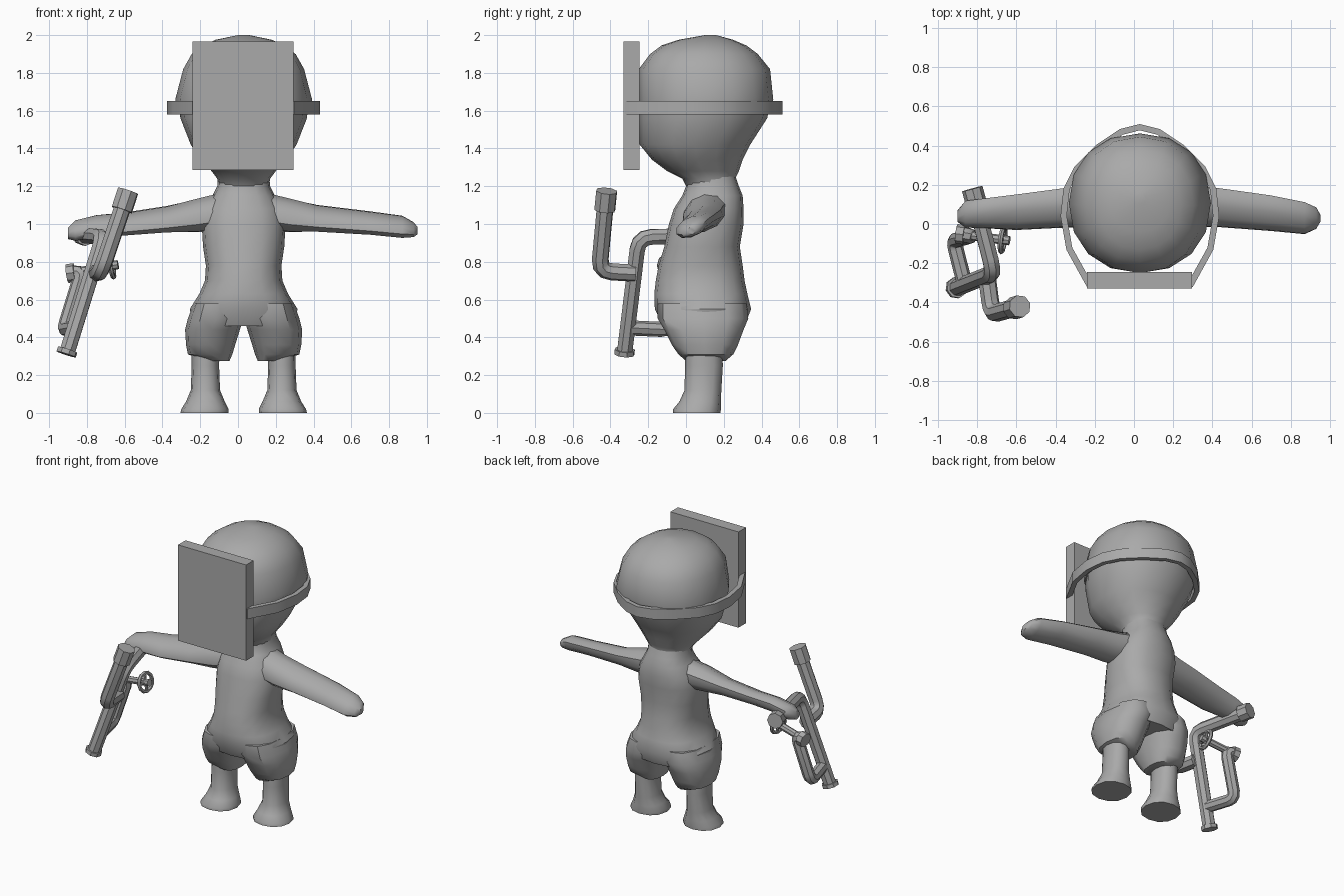
import bpy, bmesh, math
from mathutils import Vector

if "Cube" in bpy.data.objects:
    bpy.data.objects.remove(bpy.data.objects["Cube"])

grey = bpy.data.materials.new("plain grey")
grey.diffuse_color = (0.4, 0.4, 0.4, 1)
grey.use_nodes = True
grey.node_tree.nodes["Principled BSDF"].inputs["Base Color"].default_value = grey.diffuse_color
CX = 0.03  # body centre line


def finish(obj, angle=40):
    obj.data.materials.clear()
    obj.data.materials.append(grey)
    bpy.ops.object.select_all(action='DESELECT')
    obj.select_set(True)
    bpy.context.view_layer.objects.active = obj
    bpy.ops.object.shade_smooth_by_angle(angle=math.radians(angle))
    return obj


def loft(name, rings, n=14, power=1.0, angle=40):
    """Skin rings of (centre, u axis, v axis); power < 1 squares the section."""
    bm = bmesh.new()
    loops = []
    for c, u, v in rings:
        loop = []
        for i in range(n):
            a = 2 * math.pi * i / n
            ca, sa = math.cos(a), math.sin(a)
            ca = math.copysign(abs(ca) ** power, ca)
            sa = math.copysign(abs(sa) ** power, sa)
            loop.append(bm.verts.new(Vector(c) + Vector(u) * ca + Vector(v) * sa))
        loops.append(loop)
    for a, b in zip(loops, loops[1:]):
        for i in range(n):
            j = (i + 1) % n
            bm.faces.new((a[i], a[j], b[j], b[i]))
    bm.faces.new(loops[0])
    bm.faces.new(loops[-1])
    bmesh.ops.recalc_face_normals(bm, faces=bm.faces)
    me = bpy.data.meshes.new(name)
    bm.to_mesh(me)
    bm.free()
    obj = bpy.data.objects.new(name, me)
    bpy.context.collection.objects.link(obj)
    return finish(obj, angle)


def upright(rows, side=1):
    """Rows of (z, x min, x max, y min, y max), x measured from the centre line."""
    return [((CX + side * (x0 + x1) / 2, (y0 + y1) / 2, z),
             ((x1 - x0) / 2, 0, 0), (0, (y1 - y0) / 2, 0)) for z, x0, x1, y0, y1 in rows]


def arm_rings(rows, tilt=25):
    """Rows of (x, y, z, half depth, half thickness), back edge raised by tilt."""
    c, s = math.cos(math.radians(tilt)), math.sin(math.radians(tilt))
    return [((x, y, z), (0, d * c, d * s), (0, -t * s, t * c)) for x, y, z, d, t in rows]


def tube(name, pts, r, bend=0.05):
    """Round pipe along the points, with softened corners."""
    p = [Vector(q) for q in pts]
    path = [p[0]]
    for a, b, c in zip(p, p[1:], p[2:]):
        s, e = b + (a - b).normalized() * bend, b + (c - b).normalized() * bend
        for t in (0, 0.33, 0.67, 1):
            path.append(s * (1 - t) ** 2 + b * 2 * t * (1 - t) + e * t * t)
    path.append(p[-1])
    cu = bpy.data.curves.new(name, 'CURVE')
    cu.dimensions = '3D'
    cu.bevel_depth, cu.bevel_resolution, cu.use_fill_caps = r, 2, True
    sp = cu.splines.new('POLY')
    sp.points.add(len(path) - 1)
    for k, q in zip(sp.points, path):
        k.co = (*q, 1)
    obj = bpy.data.objects.new(name, cu)
    bpy.context.collection.objects.link(obj)
    bpy.ops.object.select_all(action='DESELECT')
    obj.select_set(True)
    bpy.context.view_layer.objects.active = obj
    bpy.ops.object.convert(target='MESH')
    return finish(bpy.context.view_layer.objects.active)


# Head and the cap above the strap
loft("head", upright([
    (1.18, -.13, .13, .01, .27), (1.24, -.14, .14, -.02, .26), (1.28, -.17, .17, -.10, .28),
    (1.34, -.225, .225, -.18, .30), (1.42, -.28, .28, -.245, .34), (1.56, -.335, .335, -.25, .43),
    (1.66, -.345, .345, -.25, .45)]), 16, 0.92)
loft("helmet", upright([
    (1.62, -.355, .355, -.25, .455), (1.66, -.362, .362, -.25, .462), (1.82, -.32, .32, -.25, .445),
    (1.90, -.275, .275, -.19, .38), (1.945, -.21, .21, -.13, .32), (1.975, -.15, .15, -.04, .25),
    (2.0, -.03, .03, .10, .16)]), 16, 0.92)

# Flat face plate
bpy.ops.mesh.primitive_cube_add(size=1, location=(.0275, -.288, 1.625))
plate = bpy.context.object
plate.name = "face_plate"
plate.scale = (.535, .084, .68)
bpy.ops.object.transform_apply(location=False, rotation=False)
finish(plate, 20)

# Strap running round the back of the head from the plate
half = [(.265, -.32), (.37, -.13), (.40, .04), (.385, .18), (.33, .29), (.22, .40), (.10, .48)]
path = [(-x, y) for x, y in half] + [(0, .505)] + half[::-1]
strap_rings = []
for i, (x, y) in enumerate(path):
    a, b = path[max(i - 1, 0)], path[min(i + 1, len(path) - 1)]
    nrm = Vector((a[1] - b[1], b[0] - a[0], 0)).normalized() * 0.016
    mid = Vector((CX + x, y, 1.615)) - nrm * 0.7
    # a four-sided section placed on its corners
    strap_rings.append((mid, nrm + Vector((0, 0, .036)), nrm - Vector((0, 0, .036))))
loft("strap", strap_rings, 4)

# Torso down to the hips
loft("torso", upright([
    (.46, -.27, .27, -.12, .31), (.55, -.285, .285, -.165, .345), (.63, -.235, .235, -.168, .325),
    (.70, -.205, .205, -.16, .31), (.78, -.20, .20, -.145, .30), (.88, -.215, .215, -.115, .285),
    (1.0, -.222, .222, -.09, .305), (1.08, -.205, .205, -.065, .305), (1.15, -.165, .165, -.02, .30),
    (1.20, -.14, .14, 0, .28), (1.26, -.135, .135, 0, .26)]), 16, 0.85)

# Shorts, legs and feet on both sides
for side, label in ((-1, "right"), (1, "left")):
    loft(label + "_shorts_leg", upright([
        (.58, .01, .265, -.15, .32), (.50, .0, .295, -.15, .33), (.44, .02, .31, -.115, .305),
        (.36, .045, .305, -.075, .275), (.31, .06, .295, -.04, .25), (.275, .075, .20, .0, .21)],
        side), 12, 0.85)
    loft(label + "_leg", upright([
        (.40, .125, .275, .0, .19), (.25, .13, .275, -.005, .195), (.12, .125, .28, -.008, .187),
        (.06, .10, .305, -.035, .185), (.02, .08, .33, -.068, .185), (0, .08, .335, -.068, .182)],
        side), 12, 0.9)

# Arms
loft("left_arm", arm_rings([
    (.12, .11, 1.07, .12, .10), (.28, .09, 1.045, .115, .085), (.42, .085, 1.03, .11, .062),
    (.70, .055, 1.005, .10, .052), (.87, .03, .985, .09, .052), (.93, .03, .97, .06, .035),
    (.95, .03, .965, .02, .02)]), 10)
loft("right_arm", arm_rings([
    (-.06, .11, 1.07, .12, .10), (-.22, .09, 1.045, .115, .085), (-.38, .08, 1.025, .11, .06),
    (-.60, .06, 1.0, .10, .05), (-.75, .055, .99, .085, .052), (-.86, .05, .965, .075, .052),
    (-.90, .04, .95, .03, .03)]), 10)

# Bent pipe tool: main barrel bends back through the hand as the grip
tube("barrel_and_grip", [(-.905, -.325, .32), (-.715, -.25, .93), (-.82, .16, .94)], .044, .07)
tube("barrel_end_cap", [(-.91, -.326, .31), (-.902, -.324, .335)], .055)
tube("grip_cap", [(-.806, .11, .938), (-.825, .18, .941)], .054)
# Upper handle with a thick cap
tube("upper_handle", [(-.60, -.425, 1.12), (-.725, -.46, .75), (-.75, -.27, .74)], .046, .07)
tube("handle_cap", [(-.582, -.42, 1.175), (-.615, -.43, 1.075)], .058)
# Lower branch rising to the valve
tube("lower_branch", [(-.865, -.30, .45), (-.92, -.085, .44), (-.825, -.06, .75),
                      (-.89, -.05, .74)], .04, .05)
tube("branch_cap", [(-.865, -.055, .743), (-.905, -.05, .737)], .05)
# Valve stem, wheel rim and spokes
tube("valve_stem", [(-.83, -.06, .75), (-.635, -.085, .785)], .024)
axis = Vector((.195, -.025, .035)).normalized()
hub = Vector((-.67, -.08, .78))
bpy.ops.mesh.primitive_torus_add(major_radius=.062, minor_radius=.013, major_segments=12,
                                 minor_segments=6, location=hub,
                                 rotation=axis.to_track_quat('Z', 'Y').to_euler())
wheel = bpy.context.object
wheel.name = "valve_wheel"
finish(wheel)
u = axis.cross(Vector((0, 0, 1))).normalized()
for k, d in enumerate((u, axis.cross(u))):
    tube("valve_spoke_%d" % (k + 1), [hub - d * .06, hub + d * .06], .01)
